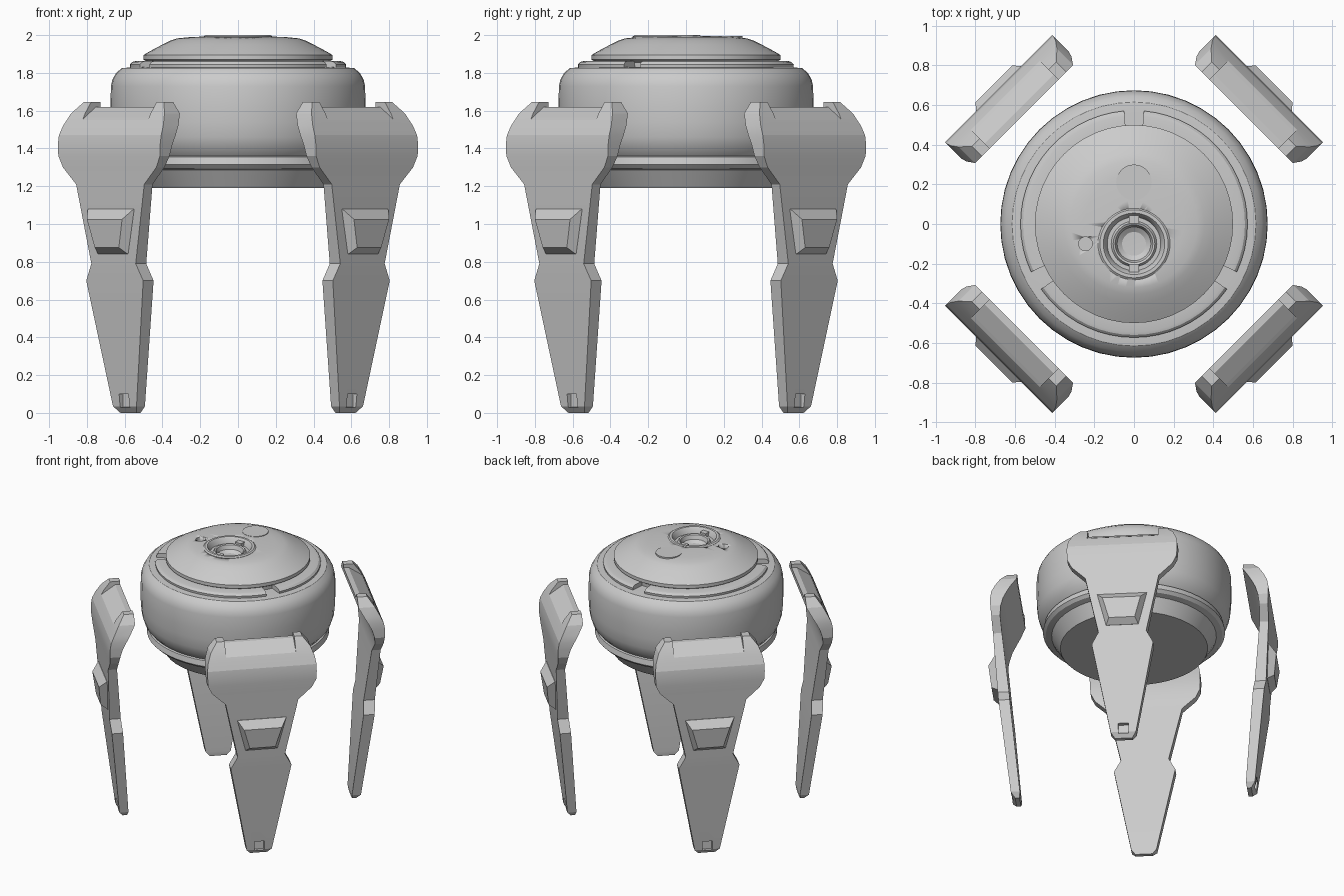
import bpy, bmesh, math
from mathutils import Matrix, Vector

if "Cube" in bpy.data.objects:
    bpy.data.objects.remove(bpy.data.objects["Cube"])

grey = bpy.data.materials.new("light_grey")
grey.diffuse_color = (0.6, 0.6, 0.6, 1)
grey.use_nodes = True
grey.node_tree.nodes["Principled BSDF"].inputs["Base Color"].default_value = grey.diffuse_color


def finish(name, bm, smooth=None):
    bmesh.ops.remove_doubles(bm, verts=bm.verts, dist=1e-5)
    bmesh.ops.recalc_face_normals(bm, faces=bm.faces)
    me = bpy.data.meshes.new(name)
    bm.to_mesh(me)
    bm.free()
    me.materials.append(grey)
    ob = bpy.data.objects.new(name, me)
    bpy.context.collection.objects.link(ob)
    if smooth:
        bpy.ops.object.select_all(action='DESELECT')
        ob.select_set(True)
        bpy.context.view_layer.objects.active = ob
        bpy.ops.object.shade_smooth_by_angle(angle=math.radians(smooth))
    return ob


def lathe(name, profile, centre=(0, 0), segs=48, smooth=28):
    """Spin an (r, z) profile around a vertical axis."""
    bm = bmesh.new()
    vs = [bm.verts.new((r, 0, z)) for r, z in profile]
    es = [bm.edges.new(p) for p in zip(vs, vs[1:])]
    bmesh.ops.spin(bm, geom=vs + es, cent=(0, 0, 0), axis=(0, 0, 1),
                   angle=2 * math.pi, steps=segs)
    bmesh.ops.translate(bm, verts=bm.verts, vec=(centre[0], centre[1], 0))
    return finish(name, bm, smooth)


def loft(rings, bm=None):
    """Bridge rings of equal point counts and cap both ends."""
    bm = bm or bmesh.new()
    vs = [[bm.verts.new(p) for p in ring] for ring in rings]
    n = len(vs[0])
    for a, b in zip(vs, vs[1:]):
        for i in range(n):
            j = (i + 1) % n
            bm.faces.new((a[i], a[j], b[j], b[i]))
    bm.faces.new(vs[0][::-1])
    bm.faces.new(vs[-1])
    return bm


def cut(ob, cutter):
    cutter.hide_render = True
    cutter.hide_viewport = True
    m = ob.modifiers.new("cut", 'BOOLEAN')
    m.operation, m.solver, m.object = 'DIFFERENCE', 'EXACT', cutter


# Drum body with a lower lip and tapered underside
lathe("drum_body", [(0, 1.19), (0.51, 1.19), (0.57, 1.285), (0.61, 1.295), (0.63, 1.315),
                    (0.622, 1.355), (0.61, 1.36), (0.645, 1.40), (0.665, 1.46), (0.673, 1.54),
                    (0.675, 1.62), (0.673, 1.73), (0.665, 1.765), (0.645, 1.80), (0.615, 1.825),
                    (0.56, 1.83), (0, 1.83)])

# Dome
dome = lathe("dome", [(0, 1.78), (0.47, 1.78), (0.475, 1.855), (0.50, 1.87), (0.50, 1.895),
                      (0.46, 1.918), (0.40, 1.95), (0.355, 1.972), (0.32, 1.983),
                      (0.25, 1.99), (0.12, 1.994), (0, 1.995)])
cut(dome, lathe("lens_cutter", [(0, 1.86), (0.165, 1.86), (0.165, 2.1), (0, 2.1)], (0, -0.1)))
cut(dome, lathe("pinhole_cutter", [(0, 1.955), (0.035, 1.955), (0.035, 2.1), (0, 2.1)],
                (-0.245, -0.1), 20))

# Lens socket, its clips, and a flat cover disc
lathe("lens_socket", [(0, 1.915), (0.06, 1.917), (0.085, 1.935), (0.095, 1.965), (0.105, 1.97),
                      (0.115, 1.955), (0.135, 1.955), (0.147, 1.99), (0.155, 2.0), (0.172, 2.0),
                      (0.182, 1.992), (0.182, 1.975), (0.16, 1.97), (0.16, 1.87), (0, 1.87)],
      (0, -0.1))
lathe("cover_disc", [(0, 1.985), (0.09, 1.985), (0.09, 1.996), (0, 1.996)], (0, 0.21), 32)
for side in (-1, 1):
    bm = bmesh.new()
    bmesh.ops.create_cube(bm, size=1, matrix=Matrix.Translation((0, -0.1 + side * 0.122, 1.967))
                          @ Matrix.Diagonal((0.05, 0.04, 0.035, 1)))
    finish("lens_clip", bm)

# Three raised collar bars separated by gaps
section = [(0.47, 1.82), (0.57, 1.82), (0.573, 1.845), (0.56, 1.858), (0.545, 1.862), (0.47, 1.862)]
for k in range(3):
    rings = []
    for i in range(19):
        a = math.radians(-25 + 120 * k + 110 * i / 18)
        rings.append([(r * math.cos(a), r * math.sin(a), z) for r, z in section])
    finish("collar_bar", loft(rings), 28)

# Leg levels: height, half width, outer radius, inner radius
levels = [(0.0, 0.06, 0.82, 0.79), (0.035, 0.088, 0.848, 0.785), (0.70, 0.213, 0.923, 0.845),
          (0.79, 0.166, 0.932, 0.853), (1.21, 0.255, 0.957, 0.895), (1.30, 0.35, 0.961, 0.90),
          (1.36, 0.38, 0.965, 0.893), (1.42, 0.383, 0.966, 0.875), (1.47, 0.383, 0.958, 0.85),
          (1.52, 0.375, 0.935, 0.822), (1.585, 0.35, 0.90, 0.785), (1.645, 0.30, 0.855, 0.785)]


def prism(points, half):
    """Extrude an (r, z) outline sideways."""
    return loft([[(r, s * half, z) for r, z in points] for s in (-1, 1)])


for k in range(4):
    turn = Matrix.Rotation(math.radians(45 + 90 * k), 4, 'Z')

    # Leg slab
    leg = finish("leg", loft([[(ro, -w, z), (ro, w, z), (ri, w, z), (ri, -w, z)]
                              for z, w, ro, ri in levels]), 14)

    # Sloped notch between the two shoulder pads, and a small toe notch
    shoulder = prism([(0.6, 1.62), (0.82, 1.62), (0.90, 1.565), (1.0, 1.49),
                      (1.1, 1.49), (1.1, 1.8), (0.6, 1.8)], 0.245)
    toe = prism([(0.825, 0.03), (0.9, 0.02), (0.9, 0.10), (0.825, 0.10)], 0.035)
    cutters = [finish("shoulder_cutter", shoulder), finish("toe_cutter", toe)]

    # Raised trapezoid boss on the outer face
    boss = finish("leg_boss", loft([
        [(0.93, -0.175, 1.08), (0.93, 0.175, 1.08), (0.92, 0.115, 0.84), (0.92, -0.115, 0.84)],
        [(0.952, -0.172, 1.08), (0.952, 0.172, 1.08), (0.936, 0.112, 0.84), (0.936, -0.112, 0.84)],
        [(1.0, -0.132, 1.025), (1.0, 0.132, 1.025), (0.982, 0.09, 0.875), (0.982, -0.09, 0.875)]]))

    for ob in [leg, boss] + cutters:
        ob.matrix_world = turn
    for c in cutters:
        cut(leg, c)
